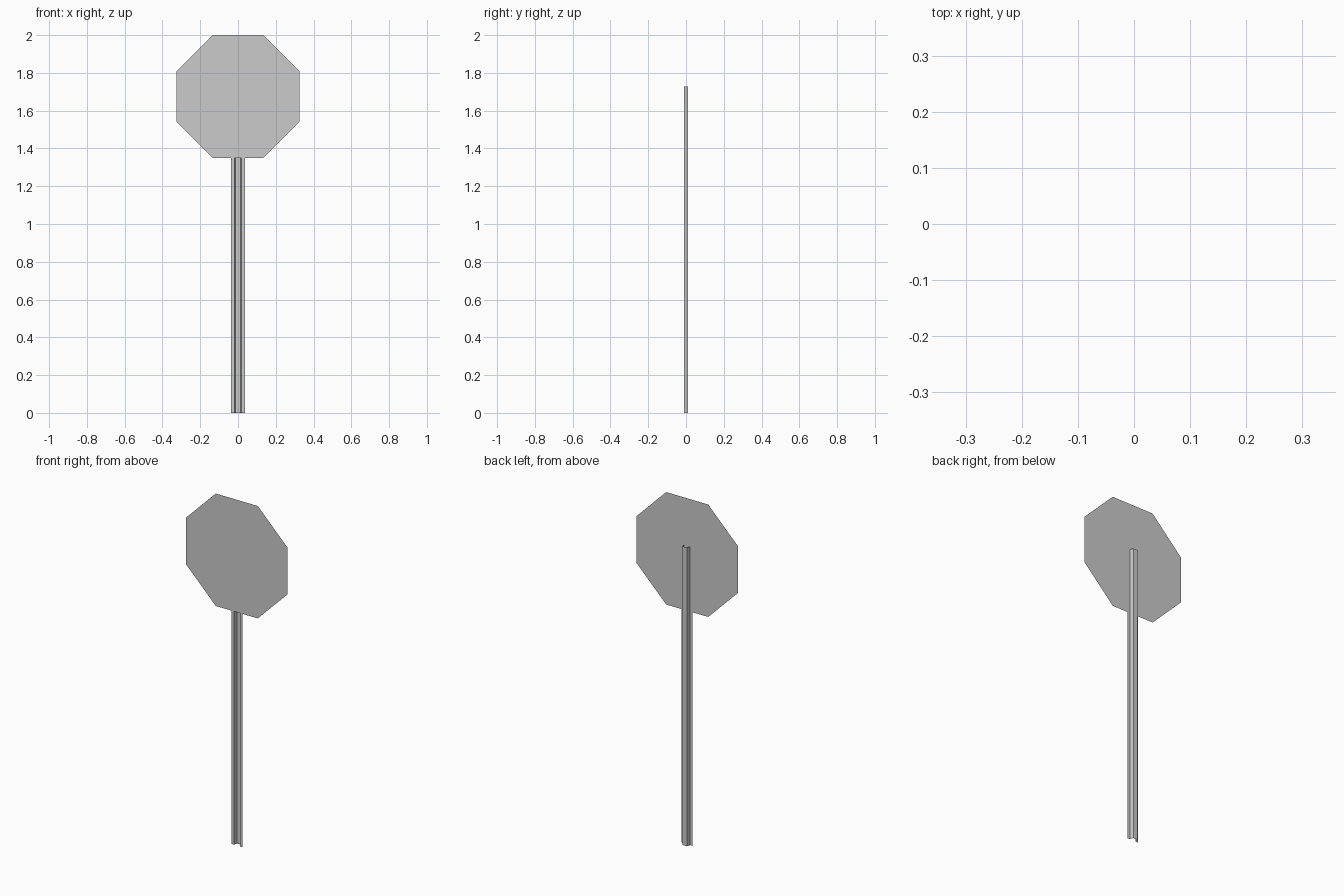
import bpy, bmesh, math

if "Cube" in bpy.data.objects:
    bpy.data.objects.remove(bpy.data.objects["Cube"])


def make_object(name, bm):
    mesh = bpy.data.meshes.new(name)
    bm.to_mesh(mesh)
    bm.free()
    obj = bpy.data.objects.new(name, mesh)
    bpy.context.collection.objects.link(obj)
    return obj


# Sign panel: a regular octagon of thin sheet, facing the front
HALF_WIDTH, CENTRE_Z, FRONT_Y = 0.325, 1.675, -0.011
radius = HALF_WIDTH / math.cos(math.pi / 8)
bm = bmesh.new()
corners = []
for i in range(8):
    a = math.pi / 8 + i * math.pi / 4
    corners.append(bm.verts.new((radius * math.cos(a), FRONT_Y,
                                 CENTRE_Z + radius * math.sin(a))))
bm.faces.new(corners)
make_object("sign_panel", bm)

# Post: open hat-shaped channel, flanges against the panel, web at the back
POST_TOP = 1.727
half = [(0.014, 0.011), (0.019, -0.010), (0.036, -0.010)]
profile = [(-x, y) for x, y in reversed(half)] + half
bm = bmesh.new()
verts = [bm.verts.new((x, y, 0)) for x, y in profile]
edges = [bm.edges.new(pair) for pair in zip(verts, verts[1:])]
result = bmesh.ops.extrude_edge_only(bm, edges=edges)
top = [v for v in result["geom"] if isinstance(v, bmesh.types.BMVert)]
bmesh.ops.translate(bm, verts=top, vec=(0, 0, POST_TOP))
bmesh.ops.recalc_face_normals(bm, faces=bm.faces)
make_object("post", bm)
